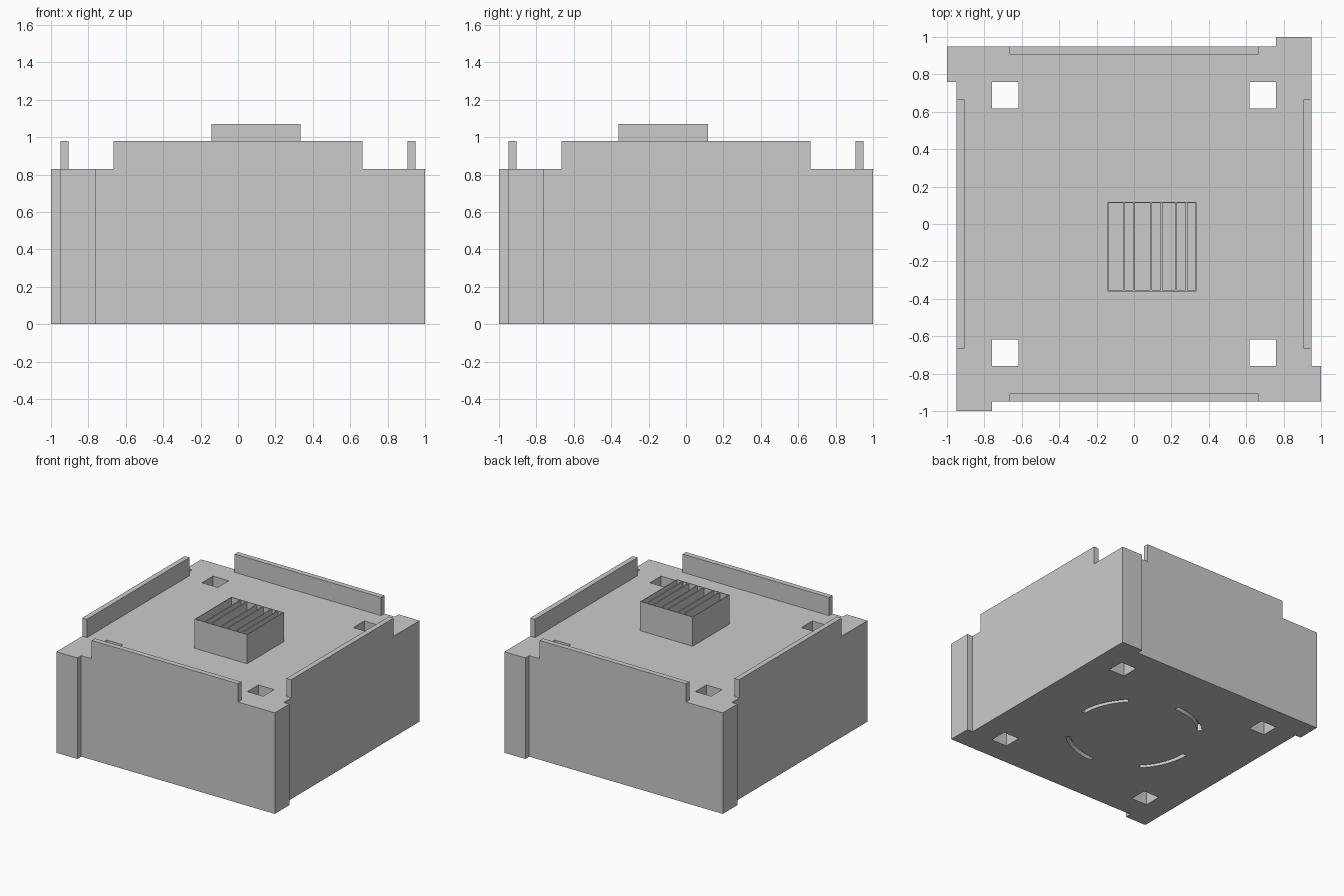
import bpy, bmesh
from math import radians, cos, sin, pi

if "Cube" in bpy.data.objects:
    bpy.data.objects.remove(bpy.data.objects["Cube"])

BODY_H, WALL_TOP, VENT_TOP = 0.83, 0.98, 1.07


def prism(bm, outline, z0, z1):
    """Extrude a counter-clockwise outline from z0 to z1."""
    low = [bm.verts.new((x, y, z0)) for x, y in outline]
    high = [bm.verts.new((x, y, z1)) for x, y in outline]
    bm.faces.new(low[::-1])
    bm.faces.new(high)
    n = len(outline)
    for i in range(n):
        j = (i + 1) % n
        bm.faces.new((low[i], low[j], high[j], high[i]))


def rect(x0, x1, y0, y1):
    return [(x0, y0), (x1, y0), (x1, y1), (x0, y1)]


def turn(points, k):
    """Rotate points k quarter turns about the centre."""
    for _ in range(k):
        points = [(-y, x) for x, y in points]
    return points


def make(name, solids):
    """One object from a list of (outline, z0, z1) solids."""
    bm = bmesh.new()
    for solid in solids:
        prism(bm, *solid)
    bmesh.ops.recalc_face_normals(bm, faces=bm.faces)
    mesh = bpy.data.meshes.new(name)
    bm.to_mesh(mesh)
    bm.free()
    obj = bpy.data.objects.new(name, mesh)
    bpy.context.collection.objects.link(obj)
    return obj


def arc_slot(r0, r1, a0, a1, steps=12):
    angles = [radians(a0 + (a1 - a0) * i / steps) for i in range(steps + 1)]
    return ([(r1 * cos(a), r1 * sin(a)) for a in angles]
            + [(r0 * cos(a), r0 * sin(a)) for a in reversed(angles)])


# Main body: pinwheel outline with one overlapping tab per corner
corner = [(-0.95, -1), (-0.76, -1), (-0.76, -0.95)]
outline = [p for k in range(4) for p in turn(corner, k)]
body = make("body", [(outline, 0, BODY_H)])

# Cutters: square through holes and curved slots in the underside
hole = rect(0.617, 0.76, 0.617, 0.76)
slot = arc_slot(0.48, 0.515, 0, 45)
cuts = [(turn(hole, k), -0.1, 1) for k in range(4)]
cuts += [(turn(slot, k), -0.1, 0.06) for k in range(4)]
cutter = make("hole_cutter", cuts)
cutter.hide_render = True
cutter.hide_set(True)
mod = body.modifiers.new("holes", 'BOOLEAN')
mod.operation = 'DIFFERENCE'
mod.solver = 'EXACT'
mod.object = cutter

# Apply the cut and remove the helper
bpy.context.view_layer.update()
graph = bpy.context.evaluated_depsgraph_get()
body_mesh = bpy.data.meshes.new_from_object(body.evaluated_get(graph))
body.modifiers.clear()
body.data = body_mesh
bpy.data.objects.remove(cutter)

# Upright rims along the four top edges
rim = rect(-0.665, 0.665, -0.95, -0.907)
for k, side in enumerate(("front", "right", "back", "left")):
    make(side + "_rim", [(turn(rim, k), BODY_H, WALL_TOP)])

# Off-centre vent: thin open-topped box with fins running front to back
X0, X1, Y0, Y1, T = -0.143, 0.335, -0.36, 0.117, 0.006
make("vent_box", [(r, BODY_H, VENT_TOP) for r in (
    rect(X0, X1, Y0, Y0 + T), rect(X0, X1, Y1 - T, Y1),
    rect(X0, X0 + T, Y0 + T, Y1 - T), rect(X1 - T, X1, Y0 + T, Y1 - T))])
make("vent_fins", [(rect(x - 0.005, x + 0.005, Y0 + T, Y1 - T), BODY_H, VENT_TOP)
                   for x in (-0.055, 0.0, 0.09, 0.147, 0.225, 0.28)])
